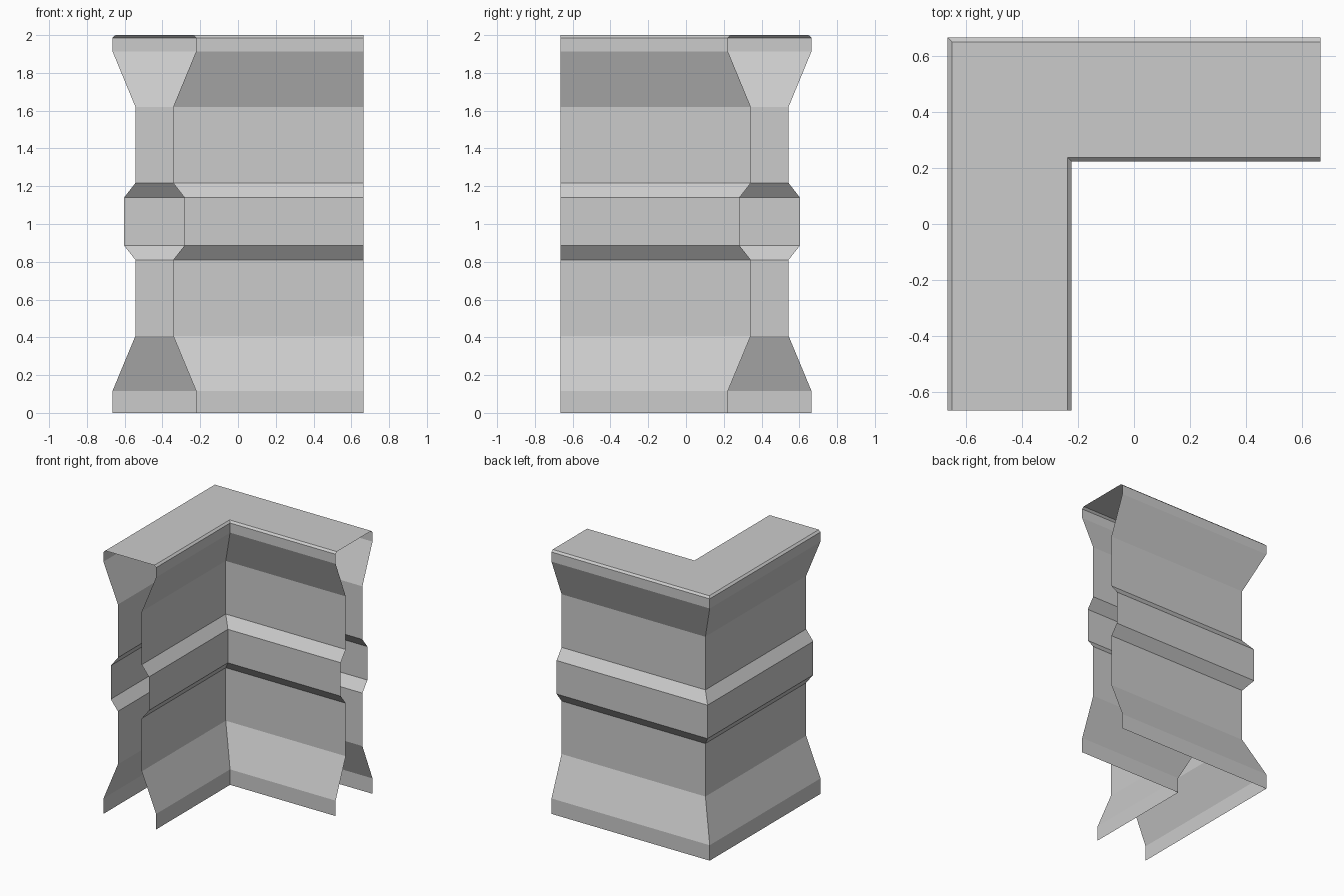
import bpy, bmesh

if "Cube" in bpy.data.objects:
    bpy.data.objects.remove(bpy.data.objects["Cube"])

C, END = 0.443, 0.664   # wall centre line offset and open end position

# Half of the wall cross-section: (half width, height)
half = [(0.221, 0.0), (0.221, 0.117), (0.10, 0.408), (0.10, 0.81),
        (0.16, 0.886), (0.16, 1.14), (0.10, 1.217), (0.10, 1.62),
        (0.221, 1.913), (0.221, 1.986), (0.206, 2.0)]
# Outer side going up, over the flat top, inner side going down
profile = [(-w, z) for w, z in half] + [(w, z) for w, z in reversed(half)]

# Sweep around the L-shaped path with a mitred corner; ends and base stay open
bm = bmesh.new()
rings = []
for station in ("front_end", "corner", "right_end"):
    ring = []
    for o, z in profile:
        x = END if station == "right_end" else -C + o
        y = -END if station == "front_end" else C - o
        ring.append(bm.verts.new((x, y, z)))
    rings.append(ring)
for a, b in zip(rings, rings[1:]):
    for j in range(len(profile) - 1):
        bm.faces.new((a[j], a[j + 1], b[j + 1], b[j]))

mesh = bpy.data.meshes.new("corner_wall")
bm.to_mesh(mesh)
bm.free()
bpy.context.collection.objects.link(bpy.data.objects.new("corner_wall", mesh))
